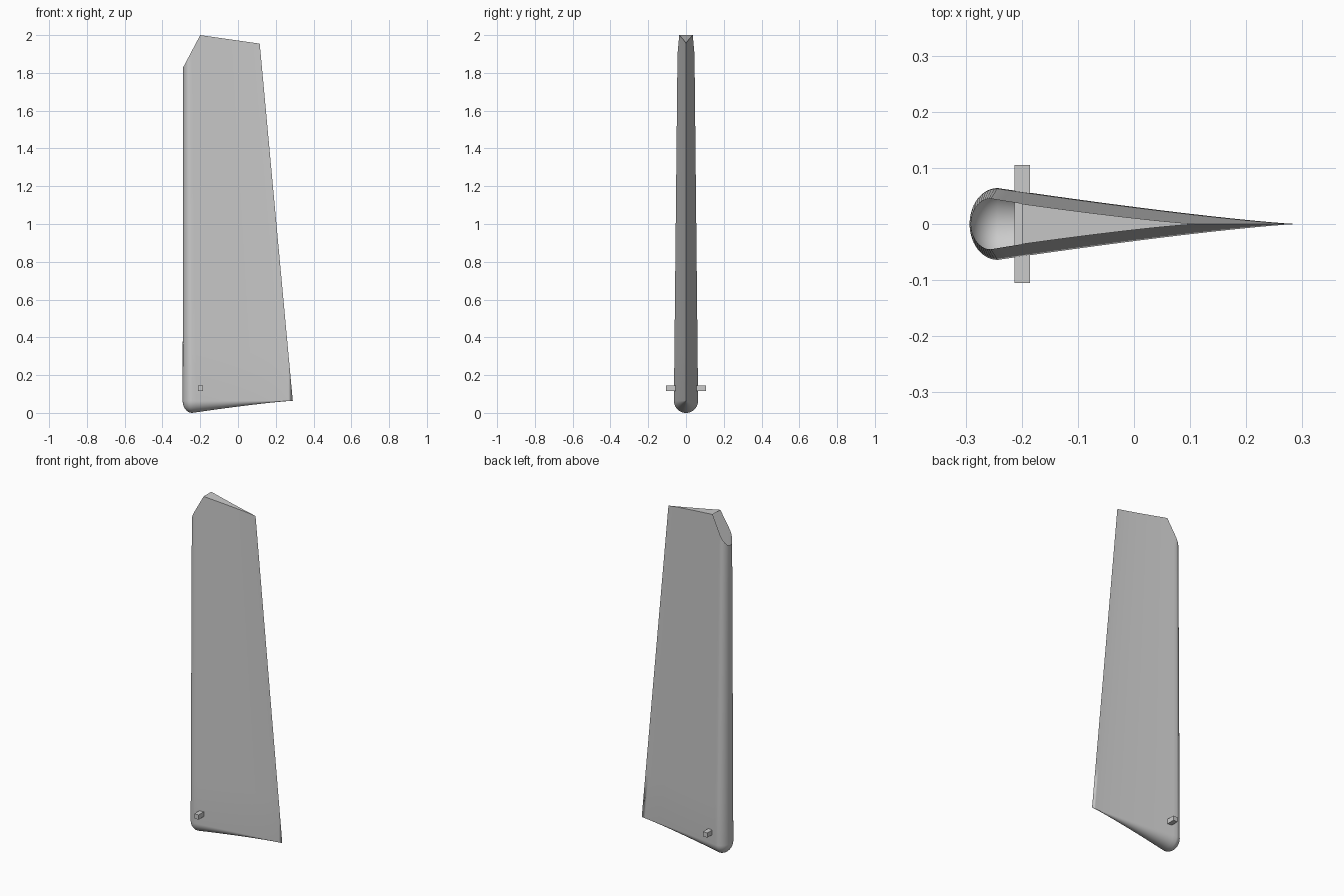
import bpy, bmesh
from math import sin, cos, pi
from mathutils import Vector

if "Cube" in bpy.data.objects:
    bpy.data.objects.remove(bpy.data.objects["Cube"])

LE, TE, HALF, NOSE = -0.293, 0.29, 0.064, 0.05   # root section
Z0, Z1 = HALF, 2.1                               # loft heights (trimmed later)


def half_section():
    """Half thickness along the chord: elliptical nose, slightly hollow tail."""
    pts = []
    for i in range(15):
        a = pi / 2 * i / 14
        pts.append((LE + NOSE * (1 - cos(a)), HALF * sin(a)))
    start = LE + NOSE
    for i in range(1, 25):
        u = i / 24
        pts.append((start + u * (TE - start), HALF * (1 - u) ** 1.22 if i < 24 else 0))
    return pts


def station(z):
    """Leading edge and scale of the tapered section at height z."""
    k = (z - Z0) / (1.955 - Z0)
    lead = LE + 0.003 * k
    trail = TE - 0.175 * k
    return lead, (trail - lead) / (TE - LE)


def new_object(name, bm):
    me = bpy.data.meshes.new(name)
    bm.to_mesh(me)
    bm.free()
    ob = bpy.data.objects.new(name, me)
    bpy.context.collection.objects.link(ob)
    return ob


# Tapered blade: rows of half sections from one side's top, round the foot, to the other's
prof = half_section()
rows = []
levels = [Z1 + (Z0 - Z1) * i / 8 for i in range(8)]


def wall_row(z, side):
    lead, s = station(z)
    return [(lead + s * (x - LE), side * s * t, z) for x, t in prof]


rows += [wall_row(z, 1) for z in levels]
for i in range(25):                              # foot: half section revolved
    a = pi * i / 24
    rows.append([(x, t * cos(a), Z0 - t * sin(a)) for x, t in prof])
rows += [wall_row(z, -1) for z in reversed(levels)]

bm = bmesh.new()
grid = [[bm.verts.new(p) for p in r] for r in rows]
for r0, r1 in zip(grid, grid[1:]):
    for j in range(len(prof) - 1):
        bm.faces.new((r0[j], r0[j + 1], r1[j + 1], r1[j]))
bmesh.ops.remove_doubles(bm, verts=bm.verts, dist=1e-5)


def trim(co, no):
    geom = bm.verts[:] + bm.edges[:] + bm.faces[:]
    res = bmesh.ops.bisect_plane(bm, geom=geom, dist=1e-6, plane_co=co,
                                 plane_no=no, clear_outer=True)
    return [e for e in res["geom_cut"] if isinstance(e, bmesh.types.BMEdge)]


# Sloping closed top, then the open cut at the leading corner
rim = trim(Vector((-0.2, 0, 2.0)), Vector((0.045, 0, 0.315)).normalized())
bmesh.ops.contextual_create(bm, geom=rim)
trim(Vector((-0.2, 0, 2.0)), Vector((-0.17, 0, 0.09)).normalized())
bmesh.ops.recalc_face_normals(bm, faces=bm.faces)
blade = new_object("blade", bm)

# Square cross pin through the lower blade
bm = bmesh.new()
bmesh.ops.create_cube(bm, size=1)
bmesh.ops.scale(bm, vec=(0.028, 0.21, 0.028), verts=bm.verts)
bmesh.ops.translate(bm, vec=(-0.199, 0, 0.13), verts=bm.verts)
new_object("cross_pin", bm)

bpy.ops.object.select_all(action='DESELECT')
blade.select_set(True)
bpy.context.view_layer.objects.active = blade
bpy.ops.object.shade_smooth_by_angle()
